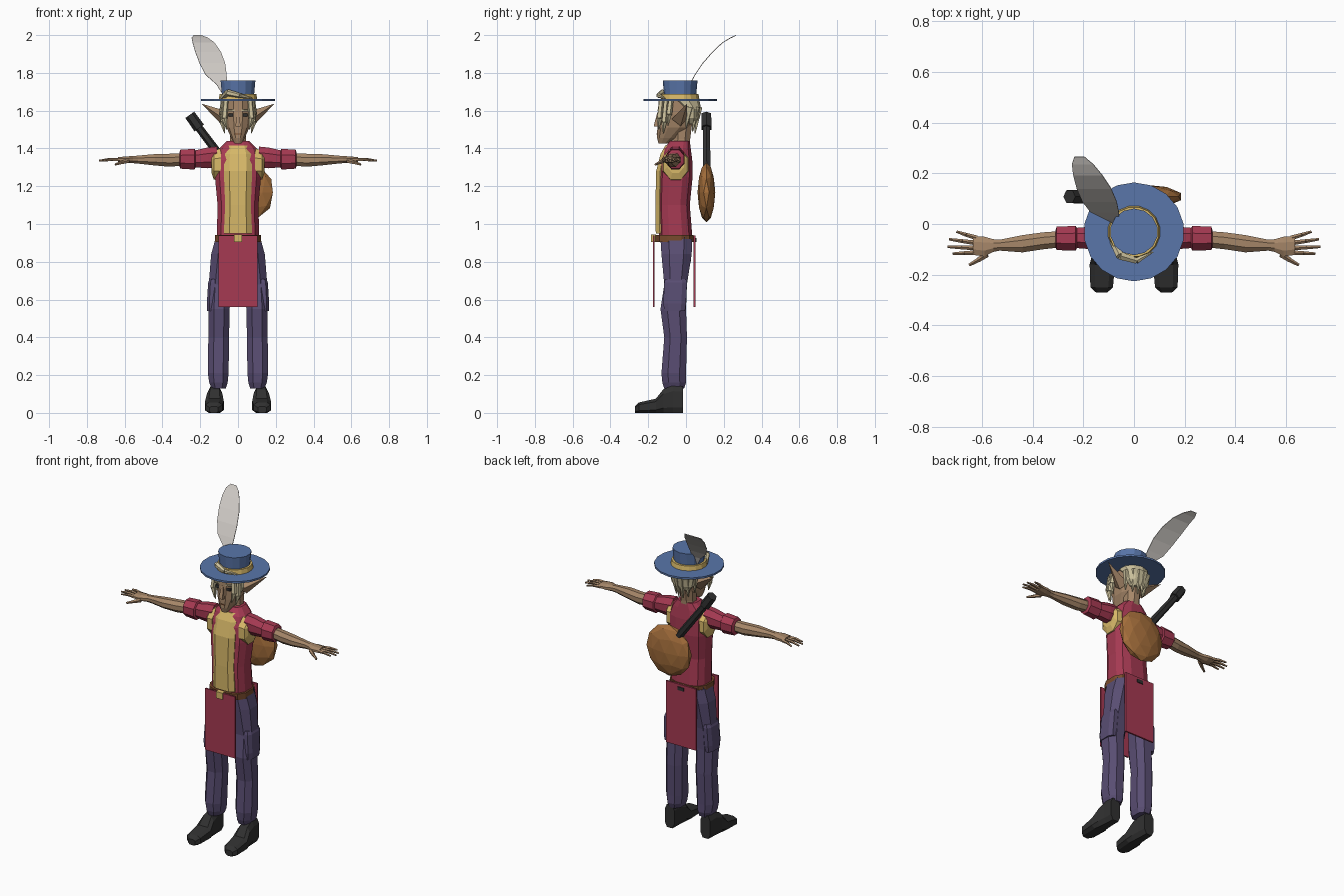
import bpy, bmesh, math
from mathutils import Vector, Matrix


def material(name, rgb):
    m = bpy.data.materials.new(name)
    m.diffuse_color = (*rgb, 1)
    return m


BLUE = material("hat blue", (0.10, 0.18, 0.40))
YELLOW = material("mustard yellow", (0.68, 0.48, 0.14))
RED = material("crimson", (0.38, 0.042, 0.085))
PURPLE = material("dusk purple", (0.10, 0.075, 0.17))
BLACK = material("soft black", (0.03, 0.03, 0.03))
SKIN = material("tan skin", (0.38, 0.24, 0.14))
HAIR = material("pale blond", (0.60, 0.53, 0.33))
LEATHER = material("belt brown", (0.19, 0.07, 0.026))
WOOD = material("warm wood", (0.38, 0.16, 0.045))
PLUME = material("feather grey", (0.60, 0.57, 0.54))


def finish(name, bm, mat, mirror=False):
    bmesh.ops.recalc_face_normals(bm, faces=bm.faces[:])
    me = bpy.data.meshes.new(name)
    bm.to_mesh(me)
    bm.free()
    me.materials.append(mat)
    ob = bpy.data.objects.new(name, me)
    bpy.context.collection.objects.link(ob)
    if mirror:
        ob.modifiers.new("mirror", 'MIRROR').use_mirror_merge = False
    return ob


def loft(name, rings, mat, axis='z', n=8, p=1.0, mirror=False):
    """Each ring is (position on axis, a0, a1, b0, b1): bounds on the other axes."""
    bm = bmesh.new()
    shape = []
    for i in range(n):
        t = 2 * math.pi * (i + 0.5) / n
        c, s = math.cos(t), math.sin(t)
        shape.append((math.copysign(abs(c) ** p, c), math.copysign(abs(s) ** p, s)))
    ma, mb = max(q[0] for q in shape), max(q[1] for q in shape)
    loops = []
    for t, a0, a1, b0, b1 in rings:
        loop = []
        for ca, cb in shape:
            a = (a0 + a1) / 2 + (a1 - a0) / 2 * ca / ma
            b = (b0 + b1) / 2 + (b1 - b0) / 2 * cb / mb
            co = {'z': (a, b, t), 'x': (t, a, b), 'y': (a, t, b)}[axis]
            loop.append(bm.verts.new(co))
        loops.append(loop)
    for lo, hi in zip(loops, loops[1:]):
        for i in range(n):
            j = (i + 1) % n
            bm.faces.new((lo[i], lo[j], hi[j], hi[i]))
    bm.faces.new(loops[0])
    bm.faces.new(loops[-1])
    return finish(name, bm, mat, mirror)


def box(name, x0, x1, y0, y1, z0, z1, mat, mirror=False):
    return loft(name, [(z0, x0, x1, y0, y1), (z1, x0, x1, y0, y1)], mat, n=4, mirror=mirror)


def spikes(name, rods, mat, n=5, mirror=False):
    """Joined tapered rods: (start, end, start radius, end radius)."""
    bm = bmesh.new()
    for a, b, r1, r2 in rods:
        a, b = Vector(a), Vector(b)
        rot = (b - a).to_track_quat('Z', 'Y').to_matrix().to_4x4()
        bmesh.ops.create_cone(bm, cap_ends=True, segments=n, radius1=r1, radius2=r2,
                              depth=(b - a).length,
                              matrix=Matrix.Translation((a + b) / 2) @ rot)
    return finish(name, bm, mat, mirror)


# Boots
loft("boots", [(-.27, .105, .15, 0, .035), (-.25, .083, .172, 0, .055), (-.16, .075, .175, 0, .075),
               (-.12, .082, .165, 0, .125), (-.07, .088, .158, 0, .145), (-.015, .09, .155, 0, .14)],
     BLACK, axis='y', p=.6, mirror=True)

# Trousers with side pockets
loft("trouser_legs", [(.13, .065, .14, -.115, -.01), (.16, .055, .152, -.125, 0), (.21, .05, .16, -.13, 0),
                      (.4, .047, .157, -.115, .005), (.55, .045, .157, -.135, 0),
                      (.68, .025, .155, -.115, .005), (.84, .002, .142, -.13, .03),
                      (.92, 0, .12, -.135, .033)], PURPLE, p=.85, mirror=True)
loft("side_pockets", [(.54, .10, .163, -.115, -.005), (.58, .10, .165, -.12, 0), (.69, .10, .158, -.115, .005),
                      (.71, .10, .15, -.11, 0)], PURPLE, p=.6, mirror=True)
loft("trouser_hips", [(.80, -.10, .10, -.12, .025), (.93, -.115, .115, -.135, .035)], PURPLE, p=.8)

# Belt, buckle and hanging cloth panels
loft("belt", [(.905, -.122, .122, -.162, .04), (.942, -.122, .122, -.162, .04)], LEATHER, n=12, p=.75)
box("front_cloth", -.102, .102, -.176, -.167, .56, .94, RED)
box("back_cloth", -.102, .102, .04, .05, .56, .94, RED)
box("belt_buckle", -.022, .022, -.185, -.16, .905, .945, YELLOW)
box("rear_clasp", -.02, .02, .048, .055, .905, .925, BLACK)

# Torso: jacket over a shirt front
loft("jacket", [(.94, -.112, .112, -.143, .033), (1.1, -.108, .108, -.147, .02), (1.25, -.122, .122, -.143, .035),
                (1.34, -.122, .122, -.135, .033), (1.40, -.10, .10, -.115, .025),
                (1.44, -.06, .06, -.085, .02)], RED, n=12, p=.7)
loft("shirt_front", [(.95, -.075, .075, -.16, -.05), (1.1, -.068, .068, -.162, -.05), (1.28, -.075, .075, -.158, -.05),
                     (1.37, -.07, .07, -.135, -.04), (1.415, -.055, .055, -.11, -.03)], YELLOW, p=.55)
loft("shirt_collar", [(1.39, -.065, .065, -.105, .02), (1.435, -.05, .05, -.09, .015)], YELLOW, n=10)

# Shoulders, sleeves and arms
loft("armhole_trim", [(.09, -.125, .015, 1.23, 1.40), (.128, -.12, .01, 1.235, 1.39),
                      (.14, -.10, -.01, 1.27, 1.38)], YELLOW, axis='x', mirror=True)
loft("sleeves", [(.11, -.10, -.01, 1.30, 1.41), (.16, -.10, -.01, 1.295, 1.405), (.225, -.095, -.015, 1.30, 1.39),
                 (.23, -.105, -.008, 1.288, 1.398), (.305, -.103, -.01, 1.293, 1.393),
                 (.31, -.09, -.025, 1.305, 1.38)], RED, axis='x', mirror=True)
loft("arms", [(.29, -.092, -.028, 1.31, 1.375), (.36, -.10, -.033, 1.303, 1.372), (.44, -.112, -.044, 1.31, 1.37),
              (.53, -.105, -.062, 1.32, 1.362), (.555, -.11, -.06, 1.322, 1.36),
              (.59, -.128, -.05, 1.322, 1.358), (.635, -.122, -.048, 1.328, 1.354)],
     SKIN, axis='x', mirror=True)
fingers = [((.58, -.12, 1.335), (.615, -.142, 1.325), .012, .01),
           ((.615, -.142, 1.325), (.65, -.162, 1.315), .009, .006)]
for y0, y1, tip in ((-.055, -.03, .70), (-.075, -.06, .73), (-.095, -.09, .735), (-.113, -.117, .715)):
    mid = ((.625 + tip) / 2, (y0 + y1) / 2, 1.342)
    fingers += [((.62, y0, 1.34), mid, .010, .008), (mid, (tip, y1, 1.335), .008, .005)]
spikes("fingers", fingers, SKIN, mirror=True)

# Head, neck, nose and ears
loft("neck", [(1.38, -.05, .05, -.08, .02), (1.45, -.042, .042, -.07, .022),
              (1.55, -.045, .045, -.07, .035)], SKIN)
loft("head", [(1.425, -.018, .018, -.145, -.10), (1.455, -.036, .036, -.153, -.05), (1.51, -.06, .06, -.152, .02),
              (1.58, -.07, .07, -.15, .05), (1.65, -.07, .07, -.145, .055)], SKIN, n=12, p=.8)
loft("nose", [(1.515, -.014, .014, -.17, -.14), (1.53, -.012, .012, -.168, -.13),
              (1.59, -.006, .006, -.152, -.13)], SKIN, n=4)
spikes("ears", [((.06, -.035, 1.555), (.19, .005, 1.635), .042, .001)], SKIN, n=4, mirror=True)
box("eyes", .02, .05, -.149, -.132, 1.568, 1.584, BLACK, mirror=True)
box("eyebrows", .018, .054, -.151, -.13, 1.598, 1.605, HAIR, mirror=True)
box("mouth", -.018, .018, -.1555, -.14, 1.474, 1.479, LEATHER)

# Hair: back cap and hanging locks
loft("hair_cap", [(1.53, -.045, .045, 0, .055), (1.56, -.07, .07, -.01, .07), (1.61, -.078, .078, -.03, .08),
                  (1.66, -.08, .08, -.10, .07)], HAIR, n=10)
locks = []
for y, x, z in ((-.14, .064, 1.50), (-.115, .074, 1.48), (-.09, .078, 1.52)):
    locks.append(((x, y + .01, 1.655), (x + .008, y, z + .06), .014, .016))
    locks.append(((x + .008, y, z + .06), (x - .004, y - .005, z), .016, .002))
for x, y, z in ((.07, .02, 1.51), (.045, .055, 1.49), (.015, .068, 1.48)):
    locks.append(((x, y, 1.62), (x * .9, y - .02, z), .022, .003))
spikes("hair_locks", locks, HAIR, mirror=True)
spikes("hair_fringe", [((-.085, -.07, 1.665), (-.055, -.125, 1.695), .012, .018),
                       ((-.055, -.125, 1.695), (.01, -.145, 1.68), .018, .013),
                       ((.01, -.145, 1.68), (.075, -.11, 1.665), .013, .003)], HAIR, n=6)

# Hat
def disc(name, z0, r0, z1, r1, mat, n):
    cy = -.031
    return loft(name, [(z0, -r0, r0, cy - r0, cy + r0), (z1, -r1, r1, cy - r1, cy + r1)], mat, n=n)


disc("hat_brim", 1.65, .195, 1.661, .195, BLUE, 18)
disc("hat_band", 1.66, .102, 1.688, .097, YELLOW, 16)
disc("hat_crown", 1.66, .083, 1.76, .092, BLUE, 14)

# Feather: curved blade of (height, left edge, right edge, depth)
bm = bmesh.new()
rows = [(1.68, -.077, -.062, .0), (1.74, -.115, -.058, .02), (1.79, -.172, -.06, .048), (1.85, -.203, -.068, .088),
        (1.91, -.226, -.09, .14), (1.96, -.24, -.125, .193), (1.985, -.245, -.16, .235), (1.998, -.235, -.195, .265)]
pairs = [(bm.verts.new((l, y, z)), bm.verts.new((r, y, z))) for z, l, r, y in rows]
for a, b in zip(pairs, pairs[1:]):
    bm.faces.new((a[0], a[1], b[1], b[0]))
feather = finish("hat_feather", bm, PLUME)
solid = feather.modifiers.new("thickness", 'SOLIDIFY')
solid.thickness, solid.offset = .004, 0

# Lute slung on the back
bm = bmesh.new()
bmesh.ops.create_icosphere(bm, subdivisions=2, radius=1,
                           matrix=Matrix.Translation((.04, .108, 1.167)) @ Matrix.Diagonal((.152, .047, .158, 1)))
finish("lute_body", bm, WOOD)
spikes("lute_neck", [((-.03, .11, 1.275), (-.215, .108, 1.52), .023, .021),
                     ((-.205, .108, 1.508), (-.255, .108, 1.578), .031, .029)], BLACK, n=6)
